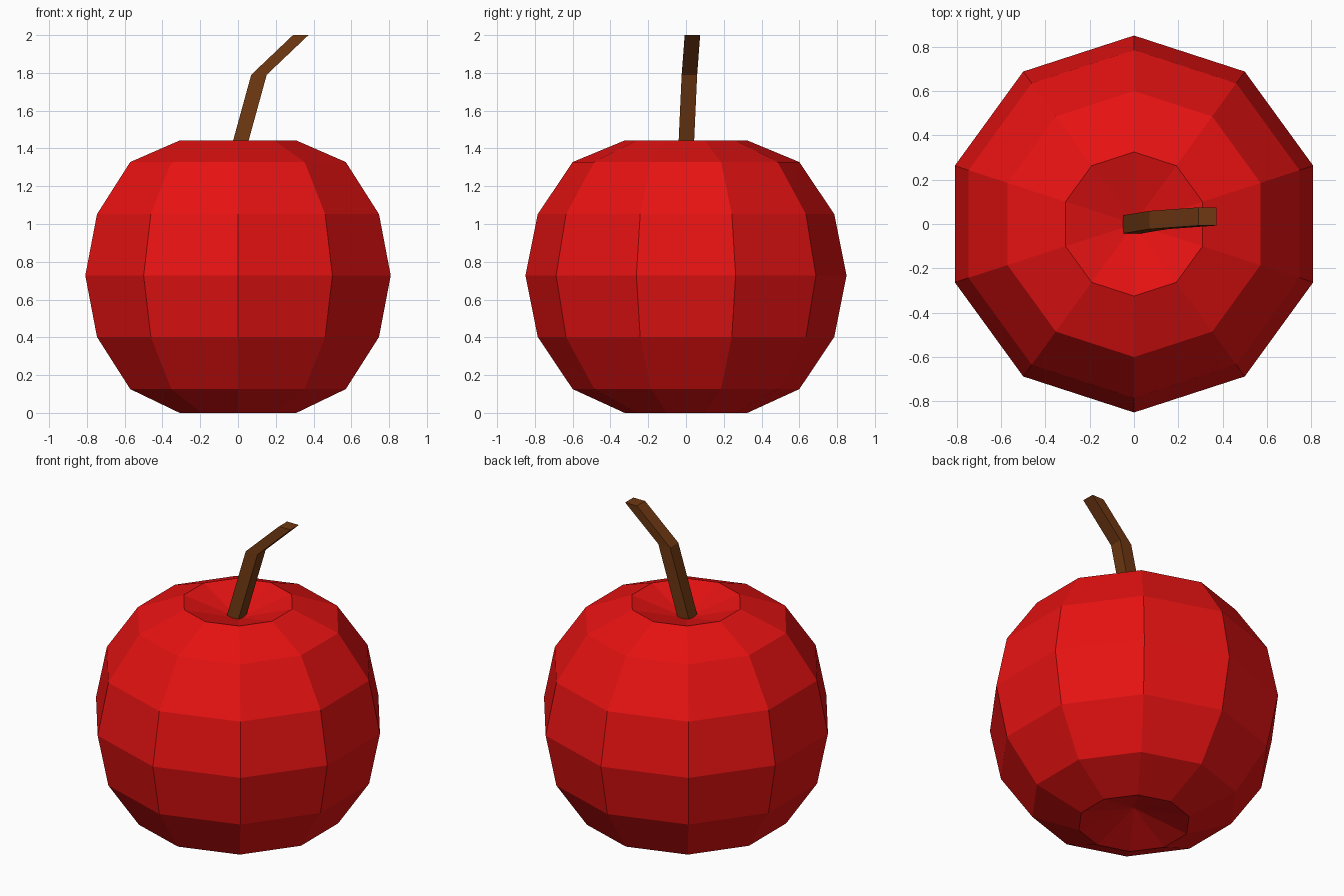
import bpy, bmesh, math

if "Cube" in bpy.data.objects:
    bpy.data.objects.remove(bpy.data.objects["Cube"])


def loft(name, rings, color, start=None, end=None):
    """Skin a stack of rings; close each end with a pole point or a flat face."""
    bm = bmesh.new()
    loops = [[bm.verts.new(p) for p in ring] for ring in rings]
    n = len(loops[0])
    for a, b in zip(loops, loops[1:]):
        for i in range(n):
            j = (i + 1) % n
            bm.faces.new((a[i], a[j], b[j], b[i]))
    for loop, pole in ((loops[0], start), (loops[-1], end)):
        if pole is None:
            bm.faces.new(loop)
        else:
            tip = bm.verts.new(pole)
            for i in range(n):
                bm.faces.new((loop[i], loop[(i + 1) % n], tip))
    bmesh.ops.recalc_face_normals(bm, faces=bm.faces)
    mesh = bpy.data.meshes.new(name)
    bm.to_mesh(mesh)
    bm.free()
    mat = bpy.data.materials.new(name + "_color")
    mat.diffuse_color = (*color, 1)
    mat.use_nodes = True
    mat.node_tree.nodes["Principled BSDF"].inputs["Base Color"].default_value = mat.diffuse_color
    mesh.materials.append(mat)
    obj = bpy.data.objects.new(name, mesh)
    bpy.context.collection.objects.link(obj)
    return obj


def circle(r, z, n=10):
    return [(r * math.sin(math.tau * i / n), r * math.cos(math.tau * i / n), z)
            for i in range(n)]


def square(x, y, z, h=0.041):
    return [(x - h, y - h, z), (x + h, y - h, z), (x + h, y + h, z), (x - h, y + h, z)]


# Fruit body: ten-sided, with a dimple at both poles
profile = [(0.325, 0), (0.60, 0.126), (0.785, 0.402), (0.85, 0.727),
           (0.785, 1.052), (0.60, 1.328), (0.325, 1.442)]
loft("fruit_body", [circle(r, z) for r, z in profile], (0.8, 0.006, 0.006),
     start=(0, 0, 0.10), end=(0, 0, 1.342))

# Stem: square section, bent once
path = [(-0.01, -0.002, 1.35), (0.111, 0.018, 1.79), (0.332, 0.034, 2.0)]
loft("stem", [square(*p) for p in path], (0.16, 0.04, 0.006))
